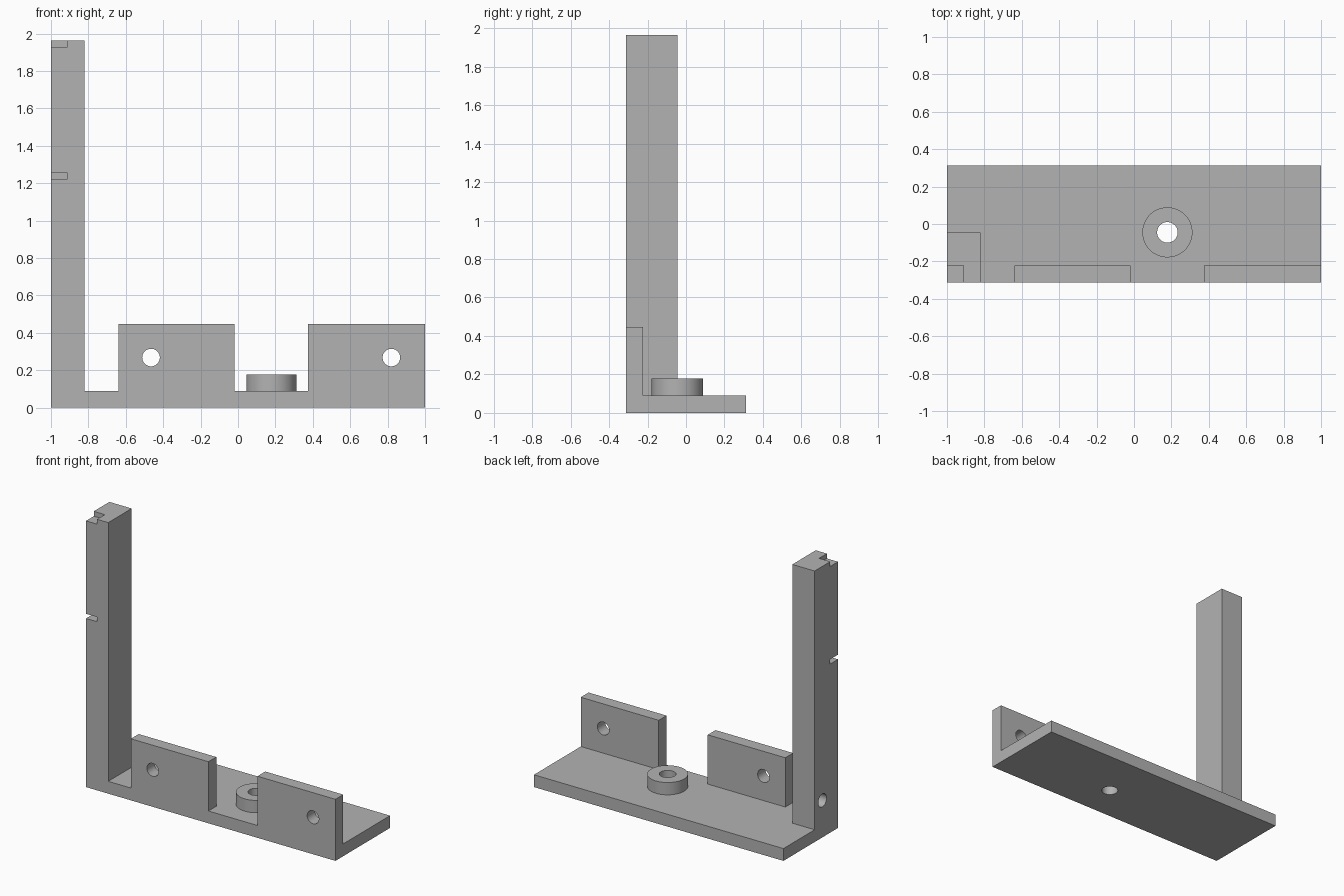
import bpy
from math import radians

cube = bpy.data.objects.get("Cube")
if cube:
    bpy.data.objects.remove(cube, do_unlink=True)

U = 1 / 11.2          # design module: all main sizes are multiples of it
FRONT = -3.5 * U
HOLE_R = 0.047

grey = bpy.data.materials.new("plain grey")
grey.use_nodes = True
grey.diffuse_color = (0.45, 0.45, 0.45, 1)
grey.node_tree.nodes["Principled BSDF"].inputs["Base Color"].default_value = (0.45, 0.45, 0.45, 1)


def finish(obj, name):
    obj.name = name
    obj.data.materials.append(grey)
    return obj


def box(name, x, y, z):
    """Box from (min, max) pairs along each axis."""
    spans = (x, y, z)
    bpy.ops.mesh.primitive_cube_add(size=1, location=[sum(s) / 2 for s in spans])
    obj = bpy.context.object
    obj.scale = [s[1] - s[0] for s in spans]
    bpy.ops.object.transform_apply(location=False, rotation=False, scale=True)
    return finish(obj, name)


def rod(name, center, radius, length, axis="Z"):
    turn = {"X": (0, radians(90), 0), "Y": (radians(90), 0, 0), "Z": (0, 0, 0)}[axis]
    bpy.ops.mesh.primitive_cylinder_add(vertices=48, radius=radius, depth=length,
                                        location=center, rotation=turn)
    return finish(bpy.context.object, name)


def cut(target, *cutters):
    """Subtract each cutter from the target, then discard the cutter."""
    for cutter in cutters:
        cutter.hide_render = True
        mod = target.modifiers.new("cut", "BOOLEAN")
        mod.operation = "DIFFERENCE"
        mod.solver = "EXACT"
        mod.object = cutter
        bpy.ops.object.select_all(action="DESELECT")
        bpy.context.view_layer.objects.active = target
        target.select_set(True)
        bpy.ops.object.modifier_apply(modifier=mod.name)
        bpy.data.objects.remove(cutter, do_unlink=True)
    bpy.ops.object.shade_smooth_by_angle(angle=radians(30))


# Base plate and raised ring, sharing one vertical bore
bore_x, bore_y = 2 * U, -0.5 * U
base = box("base_plate", (-1, 1), (FRONT, -FRONT), (0, U))
ring = rod("raised_ring", (bore_x, bore_y, 1.5 * U), 1.5 * U, U)
for part in (base, ring):
    cut(part, rod("bore_cutter", (bore_x, bore_y, U), 0.055, 6 * U))

# Two upright front plates, each with a bolt hole
for name, x0, x1, hole_x in (("left_front_plate", 0.375, 1, 0.82),
                             ("right_front_plate", -0.64, -0.018, -0.465)):
    plate = box(name, (x0, x1), (FRONT, FRONT + U), (U, 5 * U))
    cut(plate, rod("hole_cutter", (hole_x, FRONT, 3 * U), HOLE_R, 4 * U, "Y"))

# Tall corner post with two corner notches and a blind side hole
top = 22 * U
post = box("corner_post", (-1, -1 + 2 * U), (FRONT, FRONT + 3 * U), (U, top))
notches = [box("notch_cutter", (-1 - U, -1 + U), (FRONT - U, FRONT + U), z)
           for z in ((1.222, 1.256), (1.929, top + U))]
cut(post, *notches,
    rod("side_hole_cutter", (-1, FRONT + 2 * U, 3 * U), HOLE_R, 2.4 * U, "X"))
